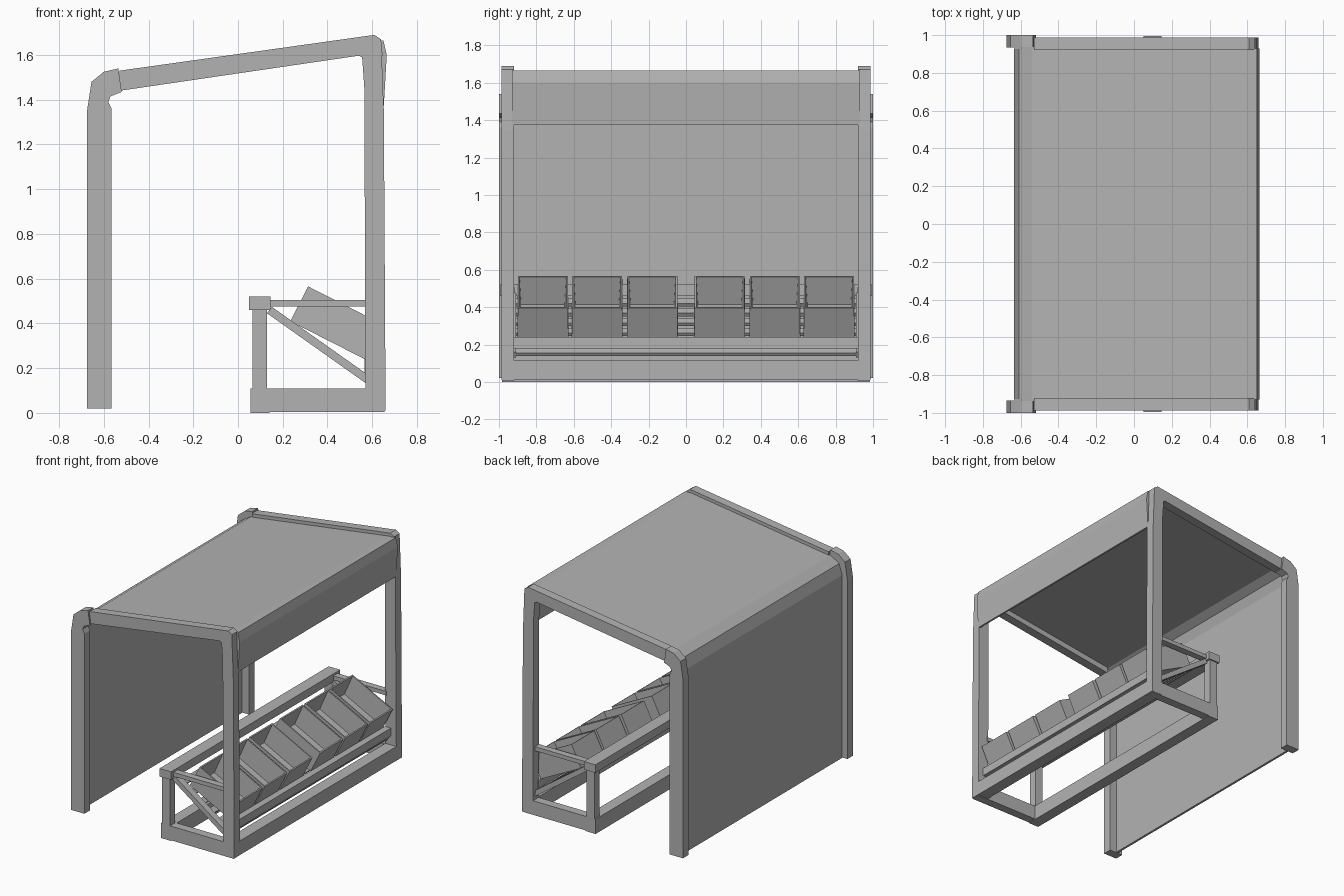
import bpy, bmesh
from math import radians
from mathutils import Vector

if "Cube" in bpy.data.objects:
    bpy.data.objects.remove(bpy.data.objects["Cube"])

grey = bpy.data.materials.new("plain grey")
grey.use_nodes = True
colour = (0.45, 0.45, 0.45, 1)
grey.diffuse_color = colour
grey.node_tree.nodes["Principled BSDF"].inputs["Base Color"].default_value = colour


def finish(bm, name):
    bmesh.ops.recalc_face_normals(bm, faces=bm.faces)
    mesh = bpy.data.meshes.new(name)
    bm.to_mesh(mesh)
    bm.free()
    mesh.materials.append(grey)
    ob = bpy.data.objects.new(name, mesh)
    bpy.context.collection.objects.link(ob)
    return ob


def extrude(name, outline, y0, y1):
    """Extrude an x-z outline along y."""
    bm = bmesh.new()
    face = bm.faces.new([bm.verts.new((x, y0, z)) for x, z in outline])
    new = bmesh.ops.extrude_face_region(bm, geom=[face])["geom"]
    verts = [v for v in new if isinstance(v, bmesh.types.BMVert)]
    bmesh.ops.translate(bm, verts=verts, vec=(0, y1 - y0, 0))
    return finish(bm, name)


def box(name, x0, x1, y0, y1, z0, z1):
    return extrude(name, [(x0, z0), (x1, z0), (x1, z1), (x0, z1)], y0, y1)


def bar(name, a, b, width, y0, y1):
    """Slanted bar between two x-z points."""
    a, b = Vector(a), Vector(b)
    d = (b - a).normalized()
    n = Vector((-d.y, d.x)) * width / 2
    return extrude(name, [a - n, b - n, b + n, a + n], y0, y1)


# End frames and stand sides, one at each end
elbow = [(-.675, .02), (-.675, 1.35), (-.655, 1.48), (-.60, 1.525), (-.535, 1.54),
         (-.52, 1.435), (-.57, 1.415), (-.58, 1.39), (-.565, 1.36), (-.565, .02)]
arch = [(-.53, 1.53), (.61, 1.69), (.64, 1.67), (.652, 1.35), (.66, .01),
        (.57, .01), (.565, 1.45), (.555, 1.59), (.54, 1.597), (-.53, 1.44)]
for end, s in (("front", -1), ("back", 1)):
    extrude(end + "_elbow_post", elbow, s * .935, s)
    extrude(end + "_roof_beam_and_post", arch, s * .92, s * .987)
    box(end + "_base_bar", .06, .655, s * .92, s * .985, .005, .11)
    box(end + "_stand_leg", .065, .13, s * .925, s * .985, .10, .47)
    box(end + "_stand_top_bar", .13, .58, s * .915, s * .965, .475, .505)
    bar(end + "_brace", (.14, .46), (.585, .145), .036, s * .91, s * .96)

# Thin sheet forming back wall, roof and valance
outer = [(-.635, .02), (-.635, 1.38), (-.61, 1.46), (-.54, 1.503),
         (.60, 1.665), (.65, 1.665), (.665, 1.6), (.652, 1.375)]
inner = [(.638, 1.375), (.645, 1.6), (.635, 1.645), (.60, 1.645),
         (-.535, 1.483), (-.595, 1.45), (-.618, 1.38), (-.618, .02)]
extrude("canopy_sheet", outer + inner, -.93, .93)

# Long rails of the stand
box("base_rail_outer", .57, .66, -.985, .985, .01, .115)
box("base_rail_inner", .055, .14, -.985, .985, 0, .11)
box("stand_top_rail", .05, .145, -.995, .995, .46, .52)
box("crate_ledge", .565, .615, -.93, .93, .18, .24)

# Slats lying on the braces
top, low = Vector((.19, .425)), Vector((.565, .16))
step = (low - top).normalized() * .022
for i in range(6):
    c = top.lerp(low, i / 5)
    bar(f"slat_{i + 1}", c - step, c + step, .02, -.92, .92)


# Open tilted crates
def crate(name, y):
    bm = bmesh.new()
    bmesh.ops.create_cube(bm, size=1)
    for v in bm.verts:
        flare = .985 if v.co.z > 0 else 1
        v.co = Vector((v.co.x * .373, v.co.y * .272 * flare, (v.co.z + .5) * .175))
    bm.faces.ensure_lookup_table()
    rim = max(bm.faces, key=lambda f: f.calc_center_median().z)
    bmesh.ops.inset_region(bm, faces=[rim], thickness=.013)
    new = bmesh.ops.extrude_face_region(bm, geom=[rim])["geom"]
    if rim.is_valid:
        bm.faces.remove(rim)
    floor = [v for v in new if isinstance(v, bmesh.types.BMVert)]
    for v in floor:
        v.co = Vector((v.co.x * .93, v.co.y * .93, .015))
    ob = finish(bm, name)
    ob.location = (.40, y, .325)
    ob.rotation_euler.y = radians(27)


for i, y in enumerate((-.765, -.475, -.18, .18, .475, .765)):
    crate(f"crate_{i + 1}", y)
